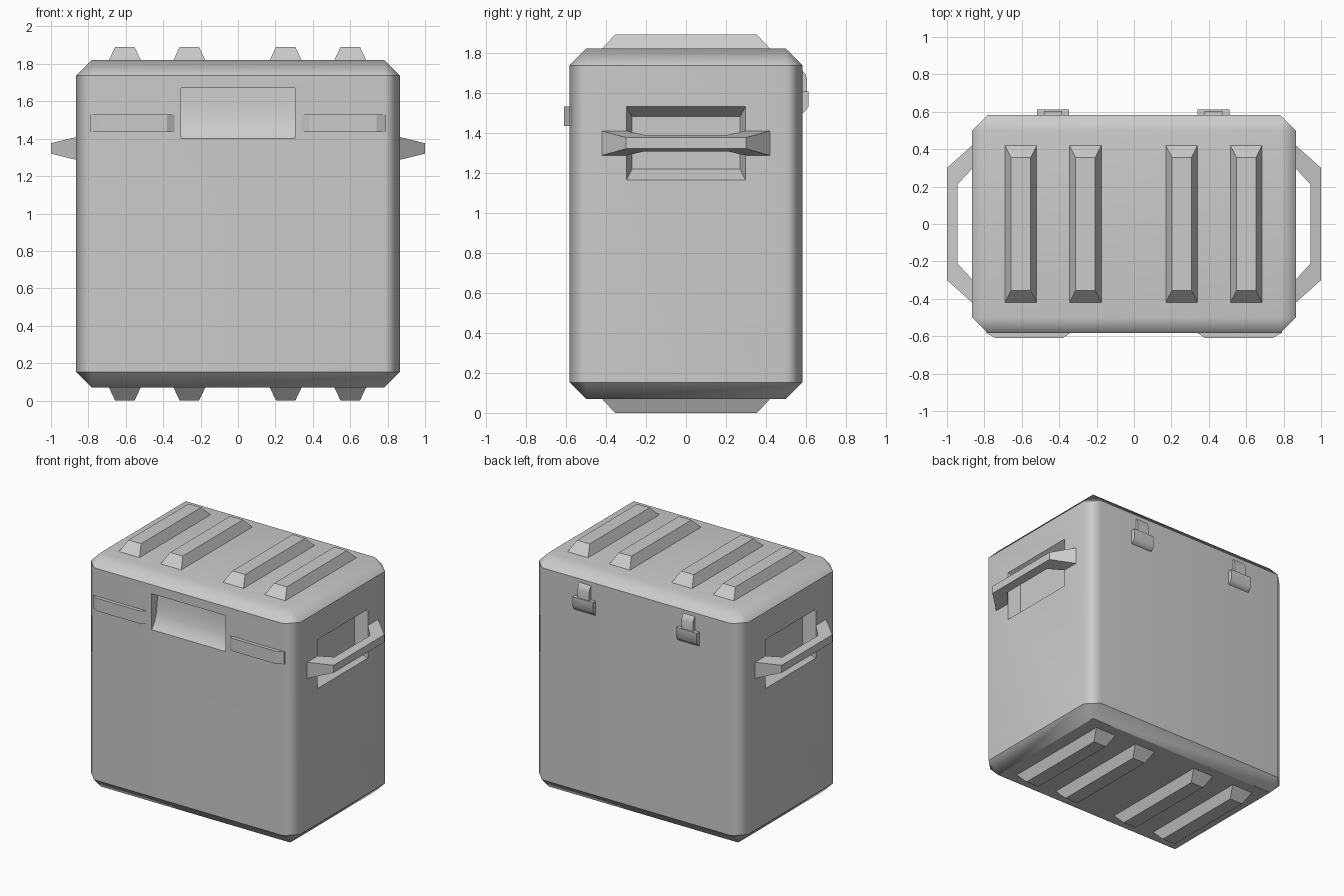
import bpy, bmesh, math

if "Cube" in bpy.data.objects:
    bpy.data.objects.remove(bpy.data.objects["Cube"])


def mesh_object(name, bm):
    bmesh.ops.recalc_face_normals(bm, faces=bm.faces)
    me = bpy.data.meshes.new(name)
    bm.to_mesh(me)
    bm.free()
    ob = bpy.data.objects.new(name, me)
    bpy.context.collection.objects.link(ob)
    return ob


def loft(name, rings):
    """Closed solid through matching rings of points."""
    bm = bmesh.new()
    rows = [[bm.verts.new(p) for p in ring] for ring in rings]
    n = len(rows[0])
    for a, b in zip(rows, rows[1:]):
        for i in range(n):
            j = (i + 1) % n
            bm.faces.new((a[i], a[j], b[j], b[i]))
    bm.faces.new(rows[0])
    bm.faces.new(rows[-1])
    return mesh_object(name, bm)


def rect(u0, u1, v0, v1):
    return [(u0, v0), (u1, v0), (u1, v1), (u0, v1)]


def on_x(x, pts):
    return [(x, a, b) for a, b in pts]


def on_y(y, pts):
    return [(a, y, b) for a, b in pts]


def on_z(z, pts):
    return [(a, b, z) for a, b in pts]


def smooth(ob, angle):
    bpy.ops.object.select_all(action='DESELECT')
    ob.select_set(True)
    bpy.context.view_layer.objects.active = ob
    bpy.ops.object.shade_smooth_by_angle(angle=math.radians(angle))


def cut(ob, cutter):
    m = ob.modifiers.new("cut", 'BOOLEAN')
    m.operation = 'DIFFERENCE'
    m.solver = 'EXACT'
    m.object = cutter
    bpy.context.view_layer.objects.active = ob
    bpy.ops.object.modifier_apply(modifier=m.name)
    bpy.data.objects.remove(cutter)


# Chamfered box body
HX, HY, Z0, Z1, C = 0.865, 0.583, 0.07, 1.82, 0.083
bm = bmesh.new()
bmesh.ops.create_cube(bm, size=1)
for v in bm.verts:
    v.co = (v.co.x * 2 * HX, v.co.y * 2 * HY, (Z0 + Z1) / 2 + v.co.z * (Z1 - Z0))
bmesh.ops.bevel(bm, geom=bm.edges[:], offset=C, segments=1, affect='EDGES')
# Hard creases where the walls meet the top and bottom bevels
for e in bm.edges:
    za, zb = (v.co.z for v in e.verts)
    if abs(za - zb) < 1e-4 and min(abs(za - z) for z in (Z0, Z0 + C, Z1 - C)) < 1e-3:
        e.smooth = False
body = mesh_object("cooler_body", bm)

# Grip pockets in both sides
for s in (-1, 1):
    cut(body, loft("pocket_cutter", [
        on_x(s * 0.955, rect(-0.324, 0.324, 1.11, 1.58)),
        on_x(s * 0.775, rect(-0.27, 0.27, 1.22, 1.48))]))

# Curved finger scoop in the front of the lid
scoop = [(-0.70, 1.67), (-0.515, 1.67), (-0.518, 1.58), (-0.53, 1.50),
         (-0.552, 1.44), (-0.584, 1.40), (-0.70, 1.40)]
cut(body, loft("scoop_cutter", [on_x(-0.305, scoop), on_x(0.305, scoop)]))
smooth(body, 50)
wn = body.modifiers.new("weighted_normals", 'WEIGHTED_NORMAL')
wn.keep_sharp = True

# Tapered ribs on the lid and matching feet below
for i, x in enumerate((-0.605, -0.26, 0.255, 0.60)):
    for name, zb, zt in (("lid_rib", Z1, 1.89), ("foot", Z0, 0.0)):
        loft(f"{name}_{i + 1}", [
            on_z(zb, rect(x - 0.085, x + 0.085, -0.42, 0.42)),
            on_z(zt, rect(x - 0.052, x + 0.052, -0.355, 0.355))])

# Side handles: bent bars that thin out away from the body
ZH = 1.348


def handle_ring(s, outer, inner):
    ring = []
    for (x, y), signs in ((outer, (-1, 1)), (inner, (1, -1))):
        half = 0.061 - (x - HX) * 0.245
        ring += [(s * x, y, ZH + k * half) for k in signs]
    return ring


for s, side in ((-1, "left"), (1, "right")):
    path = [((HX, -0.42), (HX, -0.297)), ((1.0, -0.30), (0.945, -0.21)),
            ((1.0, 0.30), (0.945, 0.21)), ((HX, 0.42), (HX, 0.297))]
    loft(f"handle_{side}", [handle_ring(s, o, i) for o, i in path])

# Raised front strips beside the scoop
for s, side in ((-1, "left"), (1, "right")):
    loft(f"front_strip_{side}", [
        on_y(-0.575, rect(s * 0.34, s * 0.79, 1.435, 1.53)),
        on_y(-HY, rect(s * 0.34, s * 0.79, 1.435, 1.53)),
        on_y(-0.61, rect(s * 0.38, s * 0.74, 1.435, 1.53))])

# Rear hinges: wide lower leaf and narrow upper leaf
lower = [(0.575, 1.50), (0.587, 1.50), (0.613, 1.53), (0.613, 1.605), (0.575, 1.605)]
upper = [(0.575, 1.60), (0.605, 1.60), (0.605, 1.665), (0.598, 1.69),
         (0.583, 1.71), (0.575, 1.71)]
for x, side in ((-0.433, "left"), (0.425, "right")):
    for name, prof, w in (("lower", lower, 0.085), ("upper", upper, 0.048)):
        leaf = loft(f"hinge_{name}_{side}", [on_x(x - w, prof), on_x(x + w, prof)])
        smooth(leaf, 50)
